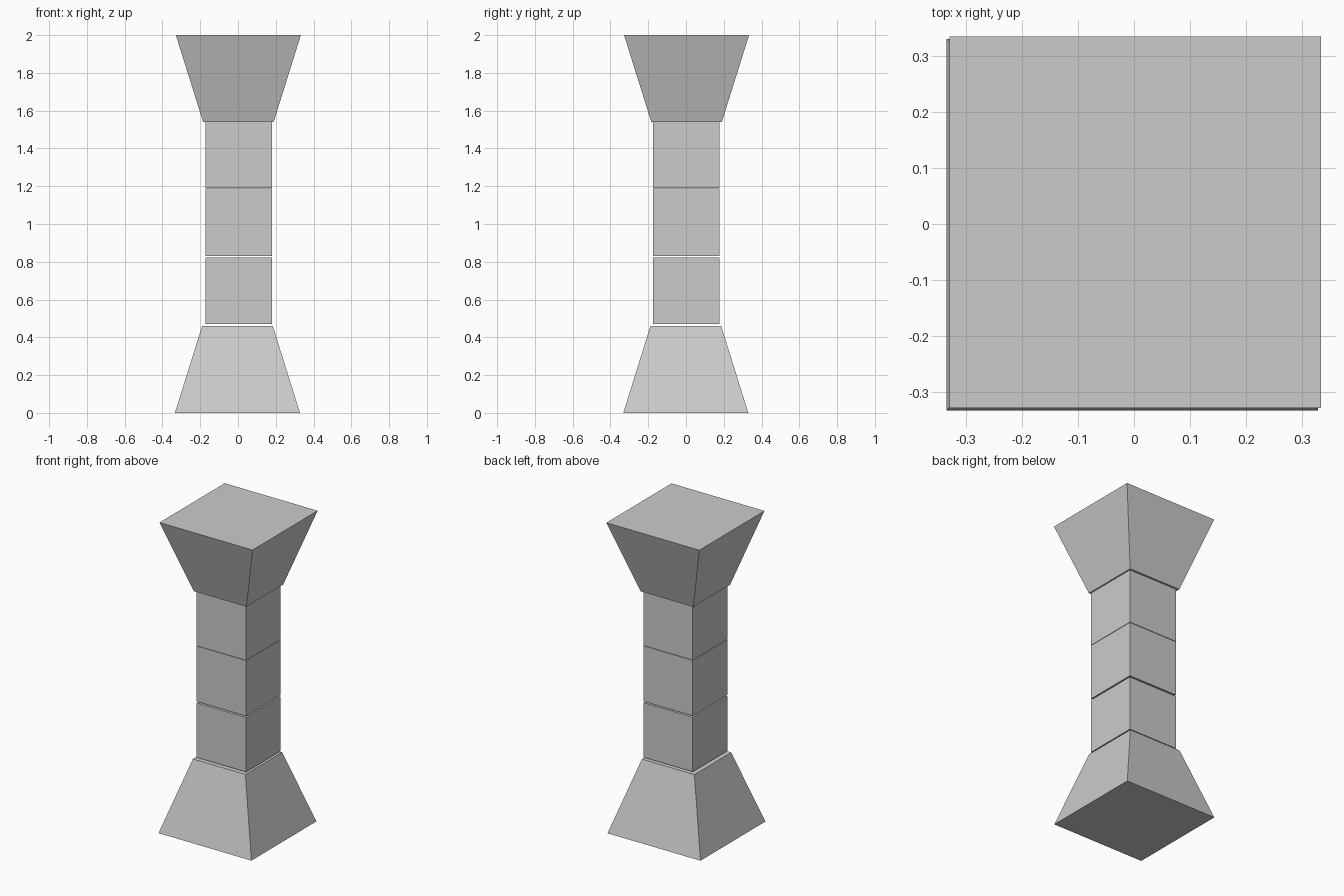
import bpy
import bmesh

cube = bpy.data.objects.get("Cube")
if cube:
    bpy.data.objects.remove(cube, do_unlink=True)

# Single stone material
STONE = (0.6, 0.6, 0.6, 1.0)
stone = bpy.data.materials.new("stone_grey")
stone.use_nodes = True
stone.diffuse_color = STONE
stone.node_tree.nodes["Principled BSDF"].inputs["Base Color"].default_value = STONE


def tapered_block(name, z0, z1, half_bottom, half_top, centre):
    """Closed square block whose half width changes from bottom to top."""
    bm = bmesh.new()
    bmesh.ops.create_cube(bm, size=2)
    for v in bm.verts:
        upper = v.co.z > 0
        half = half_top if upper else half_bottom
        v.co.x = v.co.x * half + centre[0]
        v.co.y = v.co.y * half + centre[1]
        v.co.z = z1 if upper else z0
    mesh = bpy.data.meshes.new(name)
    bm.to_mesh(mesh)
    bm.free()
    mesh.materials.append(stone)
    obj = bpy.data.objects.new(name, mesh)
    bpy.context.collection.objects.link(obj)
    return obj


WIDE, NARROW, SHAFT = 0.331, 0.187, 0.176

# Flared foot
tapered_block("base", 0, 0.461, WIDE, NARROW, (-0.003, -0.001))

# Three stacked shaft blocks with thin open joints
for name, z0, z1 in (("lower", 0.471, 0.822),
                     ("middle", 0.831, 1.188),
                     ("upper", 1.191, 1.541)):
    tapered_block(name + "_shaft_block", z0, z1, SHAFT, SHAFT, (0.004, 0.001))

# Flared head, the foot turned upside down
tapered_block("capital", 1.541, 2, NARROW, WIDE, (0.002, 0.003))
